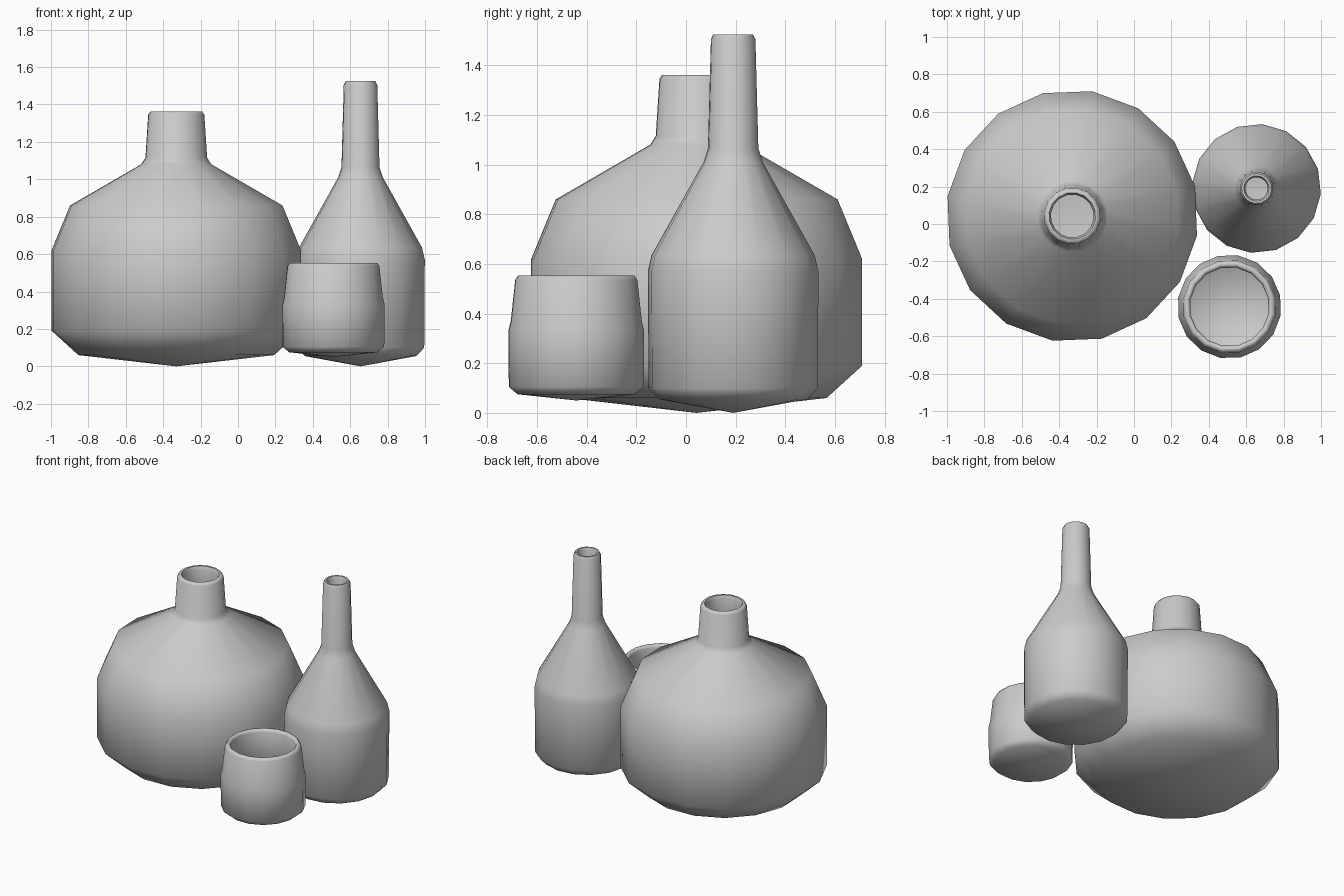
import bpy, bmesh, math

if "Cube" in bpy.data.objects:
    bpy.data.objects.remove(bpy.data.objects["Cube"])

def lathe(name, x, y, profile, sides, start):
    """Revolve a closed outside-to-inside (r, z) profile around a vertical axis."""
    bm = bmesh.new()
    rings = []
    for r, z in profile:
        if r == 0:
            rings.append([bm.verts.new((0, 0, z))] * sides)
            continue
        rings.append([bm.verts.new((r * math.cos(start + math.tau * i / sides),
                                    r * math.sin(start + math.tau * i / sides), z))
                      for i in range(sides)])
    for a, b in zip(rings, rings[1:]):
        for i in range(sides):
            j = (i + 1) % sides
            corners = list(dict.fromkeys((a[i], a[j], b[j], b[i])))
            bm.faces.new(corners)
    bmesh.ops.recalc_face_normals(bm, faces=bm.faces)
    for f in bm.faces:
        f.smooth = True
    mesh = bpy.data.meshes.new(name)
    bm.to_mesh(mesh)
    bm.free()
    obj = bpy.data.objects.new(name, mesh)
    obj.location = (x, y, 0)
    bpy.context.collection.objects.link(obj)
    bpy.context.view_layer.objects.active = obj
    bpy.ops.object.select_all(action='DESELECT')
    obj.select_set(True)
    bpy.ops.object.shade_smooth_by_angle(angle=math.radians(62))
    return obj

# Wide vase: outside, rim, then thin hollow inside
lathe("wide_vase", -0.33, 0.043, [
    (0, 0), (0.53, 0.06), (0.675, 0.19), (0.675, 0.62), (0.575, 0.86),
    (0.19, 1.08), (0.167, 1.115), (0.152, 1.345), (0.14, 1.362),
    (0.125, 1.362), (0.115, 1.34), (0.135, 1.10), (0.16, 1.06),
    (0.545, 0.84), (0.645, 0.61), (0.645, 0.205), (0.51, 0.09), (0, 0.035)],
    16, math.radians(81))

# Slim long-necked bottle
lathe("slim_bottle", 0.655, 0.19, [
    (0, 0), (0.30, 0.055), (0.342, 0.10), (0.345, 0.57), (0.33, 0.635),
    (0.12, 1.01), (0.102, 1.065), (0.09, 1.505), (0.08, 1.525),
    (0.068, 1.525), (0.06, 1.505), (0.07, 1.06), (0.09, 1.0),
    (0.30, 0.62), (0.315, 0.56), (0.312, 0.115), (0.28, 0.085), (0, 0.03)],
    16, math.radians(85))

# Small open pot
lathe("small_pot", 0.51, -0.442, [
    (0, 0.05), (0.24, 0.075), (0.276, 0.105), (0.278, 0.33), (0.268, 0.37),
    (0.25, 0.535), (0.238, 0.553), (0.222, 0.553), (0.212, 0.535),
    (0.232, 0.36), (0.242, 0.32), (0.24, 0.125), (0.21, 0.10), (0, 0.08)],
    16, math.radians(80))
